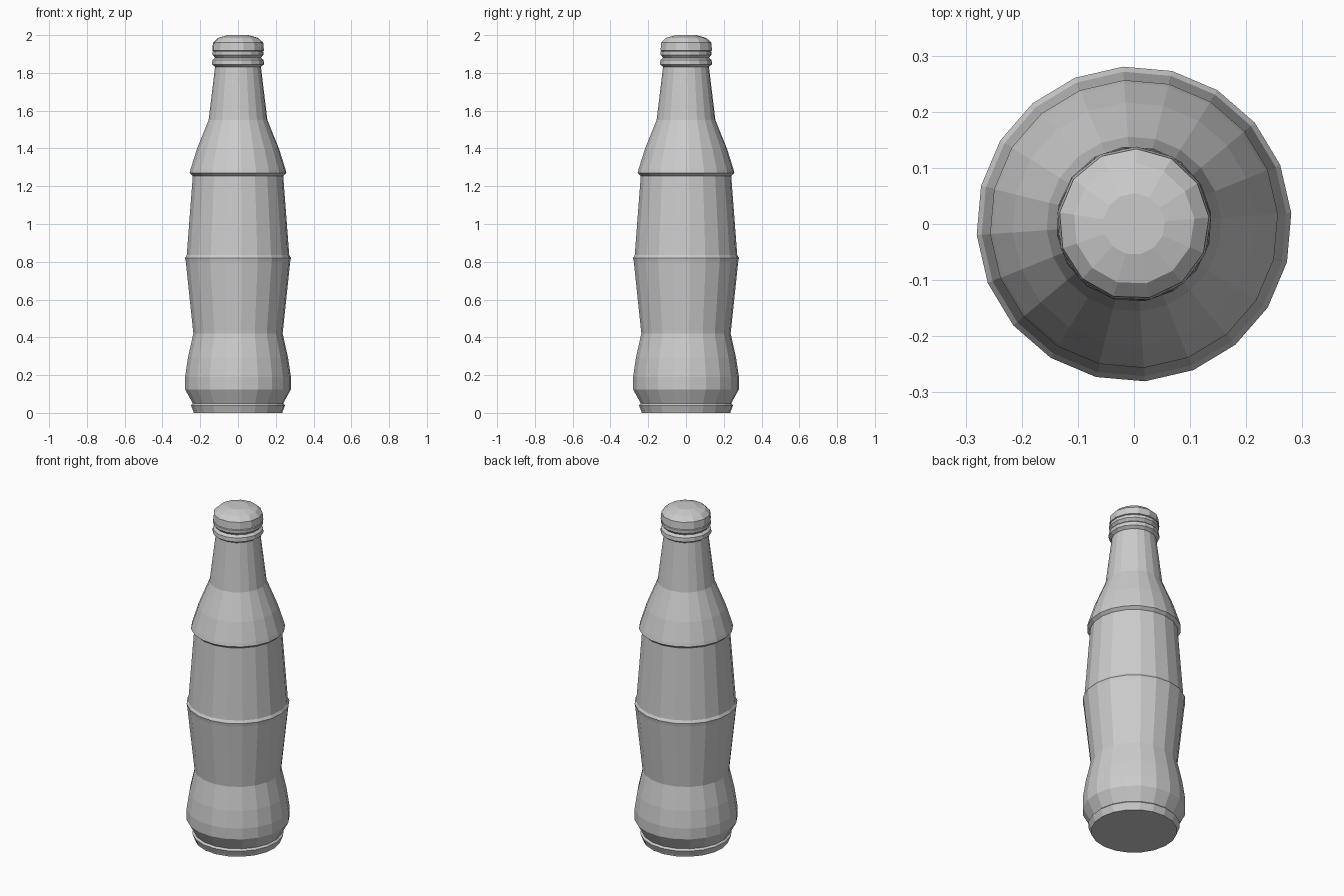
import bpy, bmesh, math

if "Cube" in bpy.data.objects:
    bpy.data.objects.remove(bpy.data.objects["Cube"])


def lathe(name, profile, sides, phase=0.0):
    """Flat-faced closed solid of revolution from (radius, height) points."""
    bm = bmesh.new()
    rings = []
    for r, z in profile:
        rings.append([bm.verts.new((r * math.cos(phase + math.tau * i / sides),
                                    r * math.sin(phase + math.tau * i / sides), z))
                      for i in range(sides)])
    for lo, hi in zip(rings, rings[1:]):
        for i in range(sides):
            j = (i + 1) % sides
            bm.faces.new((lo[i], lo[j], hi[j], hi[i]))
    bm.faces.new(rings[0][::-1])
    bm.faces.new(rings[-1])
    mesh = bpy.data.meshes.new(name)
    bm.to_mesh(mesh)
    bm.free()
    obj = bpy.data.objects.new(name, mesh)
    bpy.context.collection.objects.link(obj)
    return obj


# Contoured bottle: foot, bulging base, waist, label band, shoulder ledge, neck
lathe("bottle_body", [
    (0.235, 0.0), (0.237, 0.008), (0.25, 0.04), (0.24, 0.05),
    (0.281, 0.125), (0.281, 0.19), (0.266, 0.29), (0.237, 0.42),
    (0.277, 0.80), (0.281, 0.82), (0.272, 0.835),
    (0.24, 1.255), (0.257, 1.27), (0.252, 1.29), (0.217, 1.40),
    (0.156, 1.55), (0.122, 1.83), (0.11, 1.845),
], 20, math.radians(4))

# Collar ring beneath the cap
lathe("neck_ring", [
    (0.112, 1.825), (0.139, 1.845), (0.137, 1.868), (0.122, 1.88),
    (0.136, 1.895), (0.136, 1.912), (0.115, 1.925),
], 16, math.radians(8))

# Domed crown cap
lathe("cap", [
    (0.115, 1.91), (0.138, 1.918), (0.134, 1.96),
    (0.108, 1.985), (0.055, 2.0),
], 13, math.radians(5))
